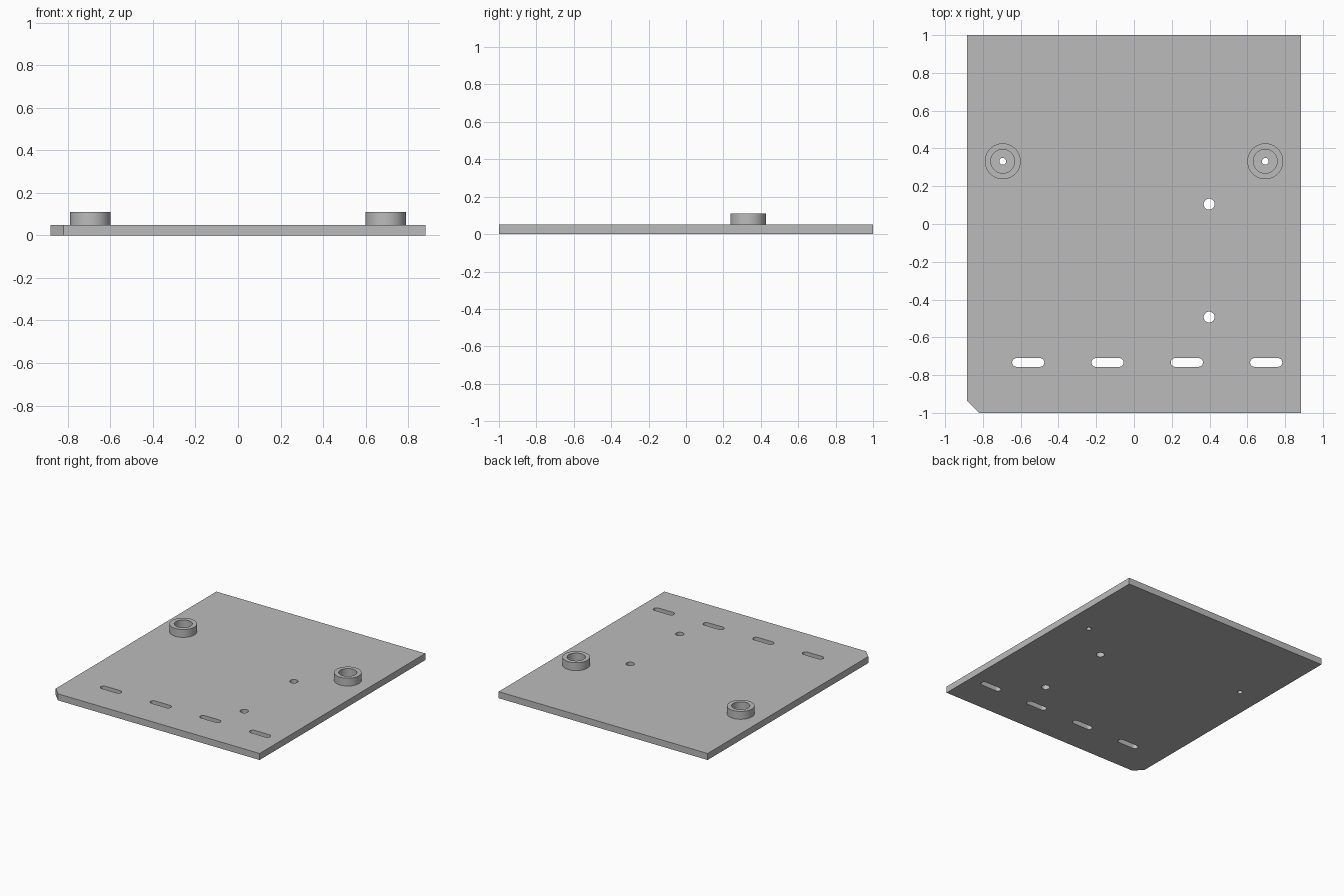
import bpy
from math import cos, sin, pi

cube = bpy.data.objects.get("Cube")
if cube:
    bpy.data.objects.remove(cube, do_unlink=True)

grey = bpy.data.materials.new("plain grey")
grey.use_nodes = True
colour = (0.5, 0.5, 0.5, 1)
grey.diffuse_color = colour
grey.node_tree.nodes["Principled BSDF"].inputs["Base Color"].default_value = colour


def slot(x, y, radius, half_straight=0.0, steps=24):
    """Rounded outline; a plain circle when there is no straight part."""
    points = []
    for side in (0, 1):
        shift = half_straight * (1 - 2 * side)
        for i in range(steps + (half_straight > 0)):
            a = -pi / 2 + pi * (side + i / steps)
            points.append((x + shift + radius * cos(a), y + radius * sin(a)))
    return points


def slab(name, outlines, bottom, top):
    """Extrude the first outline, with the others as through holes."""
    curve = bpy.data.curves.new(name, "CURVE")
    curve.dimensions = "2D"
    curve.fill_mode = "BOTH"
    curve.extrude = (top - bottom) / 2
    for outline in outlines:
        spline = curve.splines.new("POLY")
        spline.points.add(len(outline) - 1)
        for point, (x, y) in zip(spline.points, outline):
            point.co = (x, y, 0, 1)
        spline.use_cyclic_u = True
    obj = bpy.data.objects.new(name, curve)
    obj.location.z = (top + bottom) / 2
    bpy.context.collection.objects.link(obj)
    bpy.ops.object.select_all(action="DESELECT")
    obj.select_set(True)
    bpy.context.view_layer.objects.active = obj
    bpy.ops.object.convert(target="MESH")
    obj = bpy.context.object
    obj.data.materials.clear()
    obj.data.materials.append(grey)
    # Weld the caps to the walls and face everything outward
    bpy.ops.object.mode_set(mode="EDIT")
    bpy.ops.mesh.select_all(action="SELECT")
    bpy.ops.mesh.remove_doubles(threshold=0.0001)
    bpy.ops.mesh.normals_make_consistent(inside=False)
    bpy.ops.object.mode_set(mode="OBJECT")
    bpy.ops.object.shade_smooth_by_angle(angle=pi / 6)
    return obj


WIDTH, LENGTH, THICK, CLIP = 0.883, 1.0, 0.05, 0.062
BOSS_X, BOSS_Y = 0.695, 0.332

# Base plate with one clipped corner, slots and holes
edge = [(-WIDTH + CLIP, -LENGTH), (WIDTH, -LENGTH), (WIDTH, LENGTH),
        (-WIDTH, LENGTH), (-WIDTH, -LENGTH + CLIP)]
slots = [slot(-0.56 + 0.42 * i, -0.733, 0.023, 0.062) for i in range(4)]
round_holes = [slot(0.398, y, 0.029) for y in (0.105, -0.493)]
screw_holes = [slot(s * BOSS_X, BOSS_Y, 0.018) for s in (-1, 1)]
slab("base_plate", [edge] + slots + round_holes + screw_holes, 0, THICK)

# Raised ring around each screw hole
for side, label in ((-1, "right"), (1, "left")):
    x = side * BOSS_X
    slab(label + "_boss_ring",
         [slot(x, BOSS_Y, 0.095), slot(x, BOSS_Y, 0.063)], THICK, 0.11)
